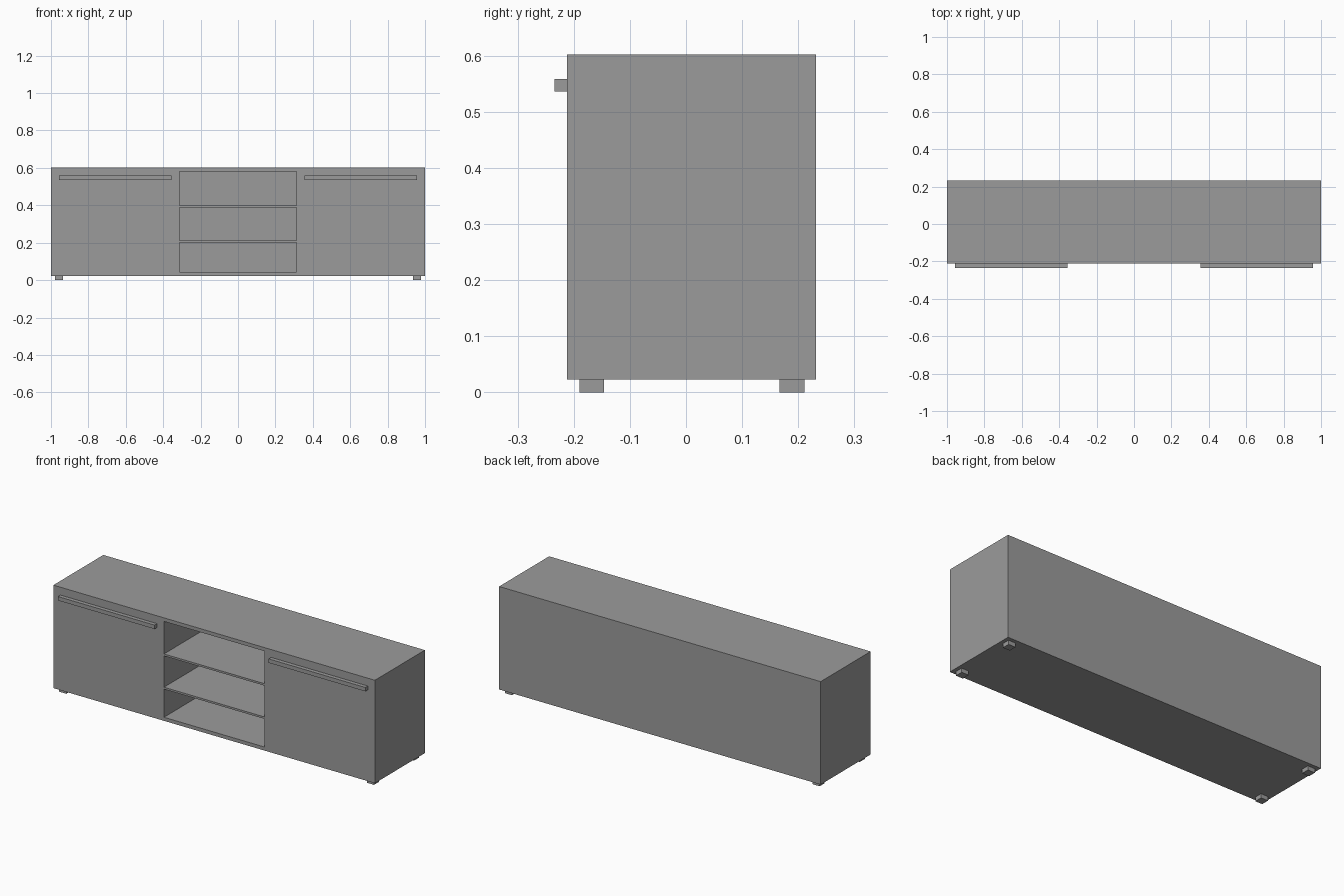
import bpy
from mathutils import Vector

if "Cube" in bpy.data.objects:
    bpy.data.objects.remove(bpy.data.objects["Cube"], do_unlink=True)

GREY = (0.33, 0.33, 0.33, 1)
grey = bpy.data.materials.new("plain grey")
grey.use_nodes = True
grey.diffuse_color = GREY
grey.node_tree.nodes["Principled BSDF"].inputs["Base Color"].default_value = GREY


def box(name, low, high):
    """Axis-aligned box between two opposite corners."""
    low, high = Vector(low), Vector(high)
    bpy.ops.mesh.primitive_cube_add(size=1, location=(low + high) / 2)
    obj = bpy.context.object
    obj.name = name
    for v in obj.data.vertices:
        v.co *= high - low
    obj.data.materials.append(grey)
    return obj


FRONT, BACK = -0.212, 0.232
BASE, TOP = 0.023, 0.602
PANEL = 0.02
NICHE = 0.312  # half width of the open centre

# Cabinet body with the open centre cut from the front
body = box("cabinet_body", (-1, FRONT, BASE), (1, BACK, TOP))
cutter = box("niche_cutter", (-NICHE, FRONT - 0.1, BASE + PANEL),
             (NICHE, BACK - PANEL, TOP - PANEL))
cut = body.modifiers.new("niche", 'BOOLEAN')
cut.operation = 'DIFFERENCE'
cut.solver = 'EXACT'
cut.object = cutter
bpy.context.view_layer.objects.active = body
bpy.ops.object.modifier_apply(modifier=cut.name)
bpy.data.objects.remove(cutter, do_unlink=True)

# Two shelves, flush with the front
for name, z in (("lower_shelf", 0.201), ("upper_shelf", 0.388)):
    box(name, (-NICHE, FRONT, z), (NICHE, BACK - PANEL, z + 0.011))

# Door handles and feet on both sides
for side, s in (("left", 1), ("right", -1)):
    xs = sorted((s * 0.355, s * 0.956))
    box(side + "_handle", (xs[0], FRONT - 0.022, 0.536), (xs[1], FRONT, 0.558))
    for end, y in (("front", -0.168), ("back", 0.189)):
        x = s * 0.957
        box(f"{end}_{side}_foot", (x - 0.022, y - 0.022, 0),
            (x + 0.022, y + 0.022, BASE))
